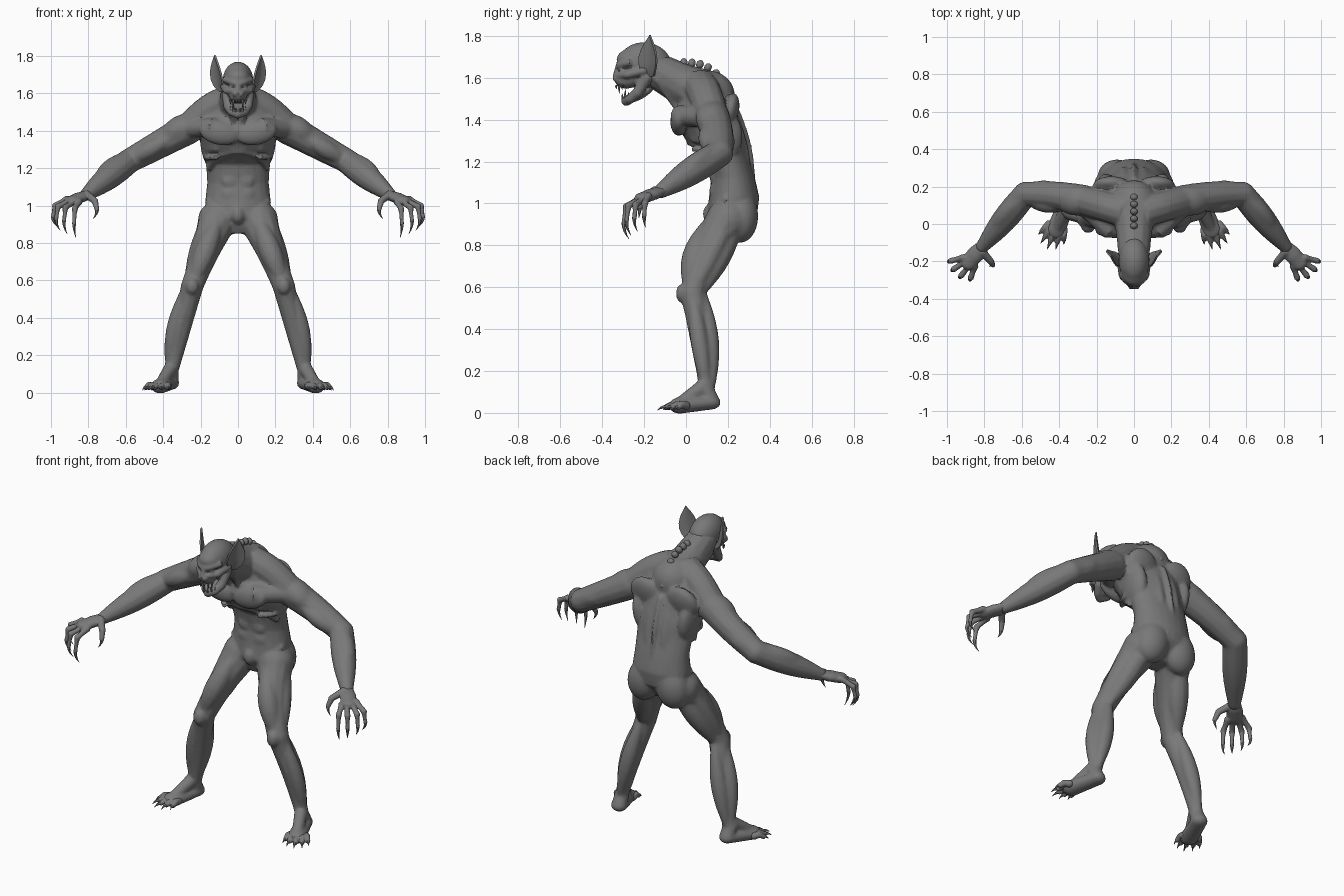
import bpy, bmesh, math
from mathutils import Vector, Matrix

cube = bpy.data.objects.get("Cube")
if cube:
    bpy.data.objects.remove(cube)

grey = (.19, .19, .19, 1)
skin = bpy.data.materials.new("grey_skin")
skin.use_nodes = True
skin.diffuse_color = grey
skin.node_tree.nodes["Principled BSDF"].inputs["Base Color"].default_value = grey

OUT, BACK, UP = Vector((1, 0, 0)), Vector((0, 1, 0)), Vector((0, 0, 1))
FRONT, DOWN, NONE = -BACK, -UP, Vector()
made = []


def at(x, y, z):
    return Vector((x, y, z))


def skin_rings(bm, rings):
    """Join neighbouring vertex rings with quads and cap both ends."""
    for lower, upper in zip(rings, rings[1:]):
        for i in range(len(lower)):
            bm.faces.new((lower[i - 1], lower[i], upper[i], upper[i - 1]))
    bm.faces.new(rings[0])
    bm.faces.new(rings[-1])


def circle(sides):
    angles = [math.tau * k / sides for k in range(sides)]
    return [(math.cos(a), math.sin(a)) for a in angles]


def limb(bm, start, end, thick_start, thick_end, swell=0, bow=NONE, sides=12, squash=1, steps=8):
    """Tapered tube that may swell and bow in the middle."""
    turn = (end - start).to_track_quat('Z', 'Y')
    rings = []
    for i in range(steps + 1):
        t = i / steps
        arch = math.sin(math.pi * t)
        centre = start.lerp(end, t) + bow * arch
        radius = thick_start + (thick_end - thick_start) * t + swell * arch
        ring = []
        for c, s in circle(sides):
            offset = turn @ Vector((c, s, 0)) * radius
            offset.z *= squash
            ring.append(bm.verts.new(centre + offset))
        rings.append(ring)
    skin_rings(bm, rings)


def blob(bm, centre, size, tilt=0, roll=0):
    """Ellipsoid, pitched by tilt and banked by roll, in degrees."""
    spin = Matrix.Rotation(math.radians(roll), 4, 'Y') @ Matrix.Rotation(math.radians(tilt), 4, 'X')
    matrix = Matrix.Translation(centre) @ spin @ Matrix.Diagonal((*size, 1))
    bmesh.ops.create_icosphere(bm, subdivisions=3, radius=1, matrix=matrix)


def chain(bm, joints, radii, swell=0, squash=1, bow=NONE):
    """Limbs through a row of joints, with a ball at each joint."""
    for i in range(len(joints) - 1):
        limb(bm, joints[i], joints[i + 1], radii[i], radii[i + 1], swell, bow, squash=squash)
    for joint, r in zip(joints, radii):
        blob(bm, joint, (r, r, r * squash))


def claw(bm, root, tip, radius, bow):
    limb(bm, root, tip, radius, .001, bow=bow, sides=6, steps=4)


def mirror(bm):
    """Copy everything so far to the other side."""
    copied = bmesh.ops.duplicate(bm, geom=bm.verts[:] + bm.edges[:] + bm.faces[:])["geom"]
    verts = [item for item in copied if isinstance(item, bmesh.types.BMVert)]
    bmesh.ops.scale(bm, vec=(-1, 1, 1), verts=verts)


def finish(name, bm, voxel=0, keep=1, thickness=0):
    """Make an object; voxel fuses overlapping masses into faceted flesh."""
    bmesh.ops.recalc_face_normals(bm, faces=bm.faces)
    mesh = bpy.data.meshes.new(name)
    bm.to_mesh(mesh)
    bm.free()
    obj = bpy.data.objects.new(name, mesh)
    bpy.context.collection.objects.link(obj)
    if thickness:
        obj.modifiers.new("thickness", 'SOLIDIFY').thickness = thickness
    if voxel:
        fuse = obj.modifiers.new("fuse", 'REMESH')
        fuse.mode, fuse.voxel_size = 'VOXEL', voxel
        obj.modifiers.new("soften", 'SMOOTH').iterations = 5
        obj.modifiers.new("facets", 'DECIMATE').ratio = keep
    evaluated = obj.evaluated_get(bpy.context.evaluated_depsgraph_get())
    result = bpy.data.meshes.new_from_object(evaluated)
    obj.modifiers.clear()
    obj.data = result
    result.materials.clear()
    result.materials.append(skin)
    made.append(obj)


# Joints of the left side
shoulder, elbow, wrist = at(.27, .125, 1.41), at(.58, .16, 1.24), at(.81, -.12, 1.06)
hip, knee, ankle = at(.11, .2, .92), at(.245, .03, .57), at(.36, .1, .1)
heel, ball = at(.36, .12, .05), at(.415, -.03, .035)
nape, sternum, loin = at(.03, .06, 1.57), at(.02, -.04, 1.45), at(.05, .275, 1.08)

# Body: arms and their muscles on one side
body = bmesh.new()
chain(body, [shoulder, elbow], [.085, .066], bow=BACK * .01)
chain(body, [elbow, wrist], [.066, .036], swell=.016)
limb(body, nape, shoulder, .085, .08, bow=UP * .025)
blob(body, shoulder + OUT * .04, (.11, .08, .07), roll=30)
upper_arm, forearm = shoulder.lerp(elbow, .3), elbow.lerp(wrist, .8)
limb(body, upper_arm + FRONT * .045, elbow + FRONT * .03, .02, .02, .03)
limb(body, upper_arm + BACK * .045, elbow + BACK * .03, .02, .025, .025)
limb(body, elbow + UP * .03, forearm + UP * .02, .03, .015, .025, OUT * .02)
limb(body, elbow + DOWN * .03, forearm + DOWN * .015, .02, .015, .025)

# Legs and their muscles on one side
chain(body, [hip, knee], [.105, .06], swell=-.008, bow=FRONT * .025)
chain(body, [knee, ankle], [.06, .037], bow=BACK * .01)
blob(body, hip + at(-.02, .06, .02), (.1, .085, .13), roll=-15)
limb(body, hip + FRONT * .08, knee + FRONT * .02, .03, .02, .035, FRONT * .025)
limb(body, hip + OUT * .05, knee + OUT * .025, .04, .02, .02)
limb(body, hip + BACK * .04, knee + BACK * .04, .04, .02, .03)
blob(body, knee + FRONT * .05, (.035, .028, .045))
limb(body, knee + FRONT * .035, ankle + FRONT * .02, .02, .012, bow=OUT * .01)
limb(body, knee + OUT * .03, ankle + OUT * .01, .02, .015, .025, OUT * .02)
limb(body, knee + BACK * .05, ankle + BACK * .02, .02, .015, .03, BACK * .012)
blob(body, ankle, (.045, .03, .03))
chain(body, [ankle, heel, ball], [.04, .046, .052], squash=.75)
limb(body, ankle + at(0, -.01, .03), ball + UP * .01, .038, .03)

# Chest, back and belly muscles on one side
blob(body, at(.1, -.035, 1.39), (.11, .04, .065), roll=-12)
limb(body, at(.12, -.04, 1.42), shoulder + FRONT * .03, .05, .05)
limb(body, sternum, shoulder + UP * .06, .015, .02, bow=FRONT * .03)
limb(body, sternum, at(.07, -.14, 1.6), .015, .02)
blob(body, at(.12, .205, 1.43), (.1, .045, .1), tilt=-15)
blob(body, at(.15, .18, 1.32), (.05, .09, .13), roll=8)
limb(body, loin, at(.05, .24, 1.36), .035, .03, bow=BACK * .015)
limb(body, at(.04, .25, 1.2), shoulder + at(-.08, .05, -.02), .025, .03, bow=OUT * .03)
flank = at(.16, .16, 1.2)
limb(body, at(0, .02, 1.3), flank, .025, .02, bow=at(.02, -.02, .02))
for k in range(3):
    rise = UP * .045 * k
    limb(body, at(.11, .03, 1.26) + rise, at(.175, .15, 1.25) + rise, .014, .01, bow=OUT * .02)
    blob(body, at(.04, .13, 1.06) + rise * 1.6, (.045, .018, .04))
limb(body, at(.165, .2, 1.03), at(.04, .12, .93), .02, .016, bow=FRONT * .02)
mirror(body)

# Trunk sections: height, half width, front, back
trunk = [(.85, .06, .14, .26), (.95, .17, .1, .34), (1.03, .175, .11, .35), (1.12, .165, .12, .33),
         (1.22, .17, .1, .3), (1.3, .19, 0, .29), (1.4, .2, -.06, .26), (1.52, .18, -.02, .21), (1.63, .06, .04, .14)]
rings = []
for z, half, front, back in trunk:
    middle, depth = (front + back) / 2, (back - front) / 2
    rings.append([body.verts.new((c * half, middle + s * depth, z)) for c, s in circle(24)])
skin_rings(body, rings)
chain(body, [at(0, .11, 1.51), at(0, -.02, 1.57), at(0, -.15, 1.64)], [.125, .1, .085])
limb(body, at(0, .32, 1.1), at(0, .24, 1.45), .012, .014, bow=BACK * .02)
blob(body, at(0, .12, .95), (.035, .04, .05))
finish("body", body, .008, .22)

# Head: brow, cheeks and open jaw on one side, then skull and muzzle
head = bmesh.new()
cheek, jaw_hinge, jaw_corner, chin = at(.06, -.28, 1.615), at(.058, -.19, 1.6), at(.052, -.23, 1.53), at(0, -.285, 1.49)
limb(head, at(0, -.325, 1.65), at(.075, -.26, 1.675), .017, .016, bow=FRONT * .015)
chain(head, [at(.02, -.325, 1.61), cheek, at(.075, -.2, 1.635)], [.016, .02, .02])
chain(head, [jaw_hinge, jaw_corner, chin + at(.032, .02, .01), chin], [.03, .026, .023, .025])
blob(head, at(.036, -.305, 1.637), (.014, .014, .012))
blob(head, at(.017, -.337, 1.595), (.014, .014, .012))
mirror(head)
blob(head, at(0, -.195, 1.67), (.082, .125, .1), tilt=-8)
blob(head, at(0, -.26, 1.685), (.065, .072, .055))
limb(head, at(0, -.13, 1.63), at(0, -.26, 1.61), .08, .058)
blob(head, at(0, -.285, 1.59), (.05, .056, .042))
limb(head, at(0, -.32, 1.67), at(0, -.335, 1.6), .012, .018)
blob(head, at(0, -.215, 1.52), (.042, .07, .02), tilt=30)
finish("head", head, .006, .35)

# Teeth: a long fang between two short teeth in each jaw
teeth = bmesh.new()
for k, length in enumerate((.018, .04, .024)):
    row = OUT * (.01 + .015 * k) + BACK * .014 * k
    upper, lower = at(0, -.33, 1.565) + row, at(0, -.3, 1.5) + row
    claw(teeth, upper, upper + DOWN * length, .008, FRONT * .004)
    claw(teeth, lower, lower + UP * (length + .008), .008, FRONT * .005)
mirror(teeth)
finish("teeth", teeth)

# Knobs following the curve of the upper spine
spine = bmesh.new()
for k in range(7):
    t = k / 6
    size = .024 - .008 * t
    blob(spine, at(0, .23 * t - .01, 1.67 - .16 * t ** 3), (.02, .018, size), tilt=-60 * t)
finish("spine_knobs", spine)

# Cupped pointed ears
ears = bmesh.new()
rows = []
for i in range(7):
    t = i / 6
    width = .002 + .054 * math.sin(math.pi * (.2 + .8 * t))
    middle = at(.07 + .05 * math.sqrt(t), -.17, 1.61 + .195 * t)
    across, cup = at(.55, .8, 0) * width, at(.2, -.2, 0) * width
    rows.append([ears.verts.new(middle + across * s + cup * s * s) for s in (-1, -.5, 0, .5, 1)])
for low, high in zip(rows, rows[1:]):
    for i in range(4):
        ears.faces.new((low[i], low[i + 1], high[i + 1], high[i]))
mirror(ears)
finish("ears", ears, thickness=.01)

# Hands: palm, fanned drooping fingers and a hooked thumb
hands, claws = bmesh.new(), bmesh.new()
index, little = at(.85, -.225, 1.02), at(.915, -.18, 1.035)
palm = index.lerp(little, .5)
chain(hands, [wrist, wrist.lerp(palm, .5), palm], [.036, .046, .044], squash=.6)
for k in range(4):
    fan = k / 3
    angle = math.radians(55 * fan - 70)
    ahead = at(math.cos(angle), math.sin(angle), 0)
    knuckle = index.lerp(little, fan)
    bend = knuckle + ahead * (.065 + .02 * math.sin(math.pi * fan)) + DOWN * .035
    root = bend + ahead * .012 + DOWN * (.08 - .02 * fan)
    tip = bend - ahead * .015 + DOWN * (.155 - .04 * fan)
    chain(hands, [knuckle, bend, root], [.019, .017, .012], swell=-.003)
    claw(claws, root, tip, .011, ahead * .008)
thumb_bend, thumb_root = at(.765, -.2, 1.025), at(.754, -.22, .98)
chain(hands, [wrist + FRONT * .03, thumb_bend, thumb_root], [.022, .018, .013])
claw(claws, thumb_root, thumb_root + at(.02, -.005, -.05), .012, -OUT * .005)
mirror(hands)
finish("hands", hands, .005, .3)

# Fanned toes
toes = bmesh.new()
for k in range(5):
    fan = k / 4
    angle = math.radians(45 * fan - 90)
    ahead = at(math.cos(angle), math.sin(angle), 0)
    reach = .08 + .05 * math.sin(math.pi * fan)
    base = ball + OUT * .08 * (fan - .5) + BACK * .03 * fan
    joint = base + ahead * reach * .35 + UP * .006
    root = base + ahead * reach * .65 + DOWN * .008
    chain(toes, [base, joint, root], [.021, .018, .014])
    claw(claws, root, base + ahead * reach + DOWN * .022, .012, UP * .006)
mirror(toes)
finish("toes", toes, .005, .3)
mirror(claws)
finish("claws", claws)

# Shading that keeps creases sharp
bpy.ops.object.select_all(action='DESELECT')
for obj in made:
    obj.select_set(True)
bpy.context.view_layer.objects.active = made[0]
bpy.ops.object.shade_smooth_by_angle(angle=math.radians(22))
